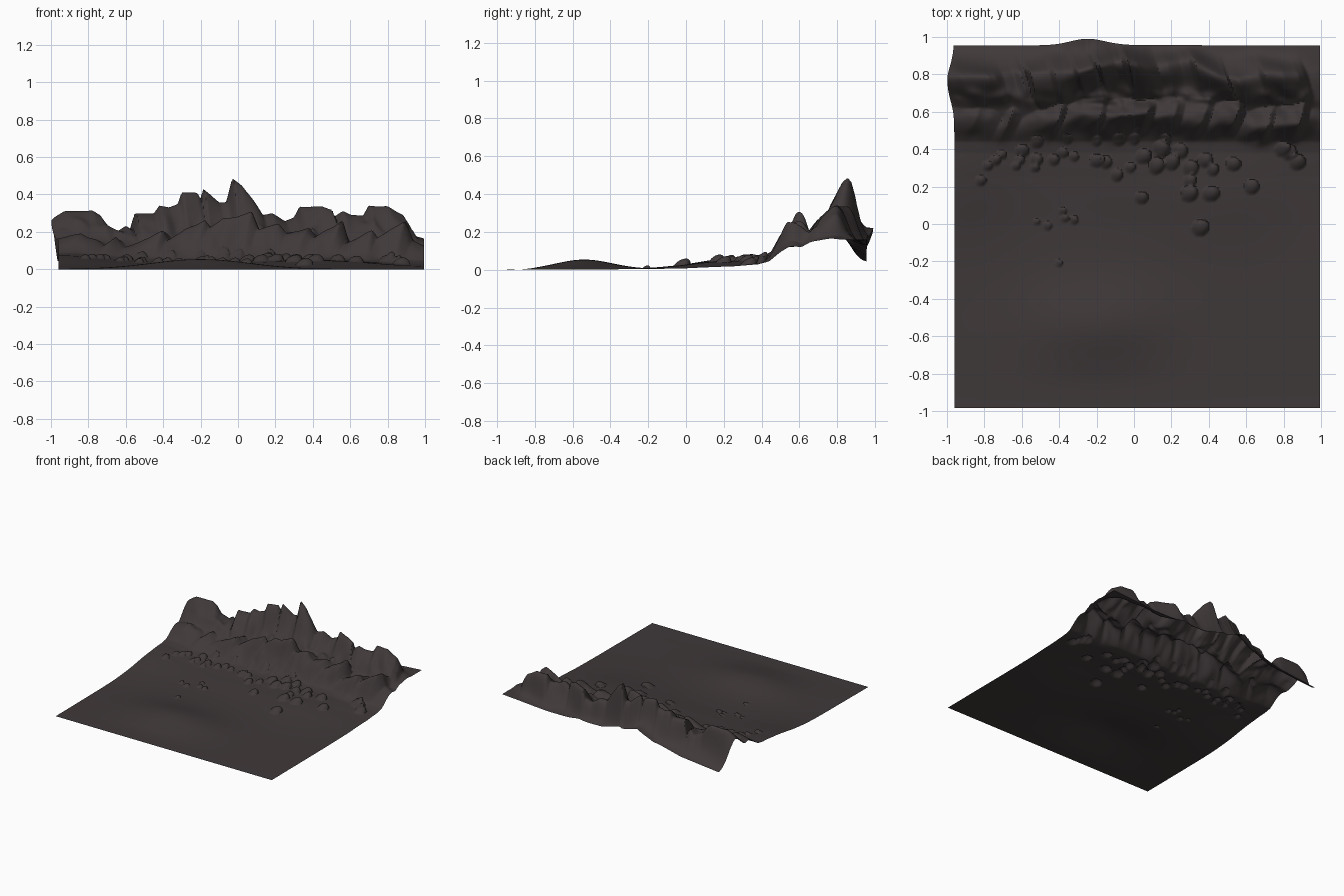
import bpy, bmesh, math, random
from mathutils import noise, Vector

random.seed(4)
N = 260

# slope profile (y, z), back-edge heights, rear skyline and front crag skyline (x, z)
SLOPE = [(-1, 0), (0, .004), (.25, .012), (.38, .024), (.44, .04), (.5, .08), (.56, .11), (.65, .14), (.78, .16), (1, .16)]
BACK = [(-1, .04), (-.62, .08), (-.38, .14), (-.25, .22), (-.12, .16), (.1, .13), (.6, .13), (1, .16)]
REAR = [(-1, .2), (-.95, .27), (-.9, .31), (-.78, .315), (-.74, .29), (-.7, .23), (-.64, .205), (-.6, .235),
        (-.57, .21), (-.55, .3), (-.45, .295), (-.42, .34), (-.37, .33), (-.32, .35), (-.3, .41), (-.22, .41),
        (-.2, .375), (-.185, .43), (-.1, .355), (-.06, .36), (-.03, .485), (.02, .45), (.08, .37), (.13, .29),
        (.18, .3), (.25, .255), (.3, .275), (.33, .335), (.45, .335), (.5, .32), (.51, .28), (.56, .31),
        (.6, .29), (.67, .285), (.7, .34), (.8, .335), (.88, .29), (.91, .24), (.93, .18), (1, .16)]
FRONT = [(-1, .15), (-.85, .19), (-.72, .13), (-.68, .17), (-.62, .12), (-.55, .14), (-.42, .21), (-.39, .16),
         (-.3, .22), (-.2, .26), (-.17, .22), (-.1, .27), (.05, .3), (.09, .22), (.2, .24), (.25, .19), (.36, .22),
         (.4, .18), (.53, .25), (.57, .14), (.7, .21), (.73, .17), (.8, .22), (.88, .26), (.93, .15), (1, .12)]
CREST_Y = [(-1, .74), (-.7, .75), (-.45, .77), (-.2, .82), (.05, .83), (.3, .81), (.55, .75), (.82, .77), (1, .77)]
FRONT_Y = [(-1, .6), (-.6, .54), (-.3, .56), (0, .57), (.3, .58), (.5, .57), (.7, .52), (.88, .56), (1, .57)]

ROCKS = [(-.82, .23), (-.78, .31), (-.74, .34), (-.71, .37), (-.63, .31), (-.61, .34), (-.6, .39), (-.52, .44),
         (-.52, .34), (-.53, .3), (-.43, .34), (-.38, .38), (-.32, .36), (-.36, .45), (-.2, .44), (-.2, .34),
         (-.15, .33), (-.08, .45), (-.09, .26), (-.02, .3), (0, .45), (.05, .36), (.12, .31), (.15, .4),
         (.2, .33), (.17, .45), (.25, .39), (.3, .3), (.38, .34), (.42, .29), (.53, .32), (.3, .23),
         (.3, .16), (.41, .16), (.63, .2), (.04, .14), (.35, -.02), (.79, .4), (.83, .38), (.87, .33),
         (-.38, .07), (-.37, .03), (-.32, .02), (-.46, -.01), (-.52, .01), (-.4, -.21)]
BOULDERS = [(x, y, (.042 if x > 0 else .033) * random.uniform(.75, 1.1)) for x, y in ROCKS[:40]]
BOULDERS += [(x, y, random.uniform(.018, .027)) for x, y in ROCKS[40:]]


def lerp(table, t):
    for (a, va), (b, vb) in zip(table, table[1:]):
        if t <= b:
            return va + (vb - va) * max(0, t - a) / (b - a)
    return table[-1][1]


def bell(d, s):
    return math.exp(-.5 * (d / s) ** 2)


def step(a, b, t):
    t = min(1, max(0, (t - a) / (b - a)))
    return t * t * (3 - 2 * t)


def terrain(x, y):
    # ground, gentle foreground swells and falling back edge
    z = lerp(SLOPE, y)
    z += .052 * bell(x + .2, .26) * bell(y + .54, .15)
    z += .05 * bell(x + .95, .22) * bell(y - .3, .25) + .025 * bell(x - .5, .25) * bell(y - .15, .2)
    z += .022 * bell(x, .5) * bell(y - .3, .2)
    z *= step(-.98, -.75, y)
    z += (lerp(BACK, x) - z) * step(.78, .96, y)
    base = z
    # crags sheared diagonally and wandering with noise, so they stand as separate mounds
    wob = noise.noise(Vector((x * 5, y * 5, 1)))
    fine = noise.noise(Vector((x * 14, y * 14, 5)))
    d = y - lerp(CREST_Y, x) - .04 * wob
    rear = bell(d, .07 if d < 0 else .055)
    e = y - lerp(FRONT_Y, x) - .035 * wob - .02 * fine
    front = bell(e, .045 if e < 0 else .055)
    skew = .35 * (y - lerp(FRONT_Y, x))
    z = max(base + (lerp(REAR, x + .3 * d) - base) * rear, base + (lerp(FRONT, x - skew) - base) * front)
    # saddle between the two rows
    z += .05 * bell(y - .68, .03) * (.5 + fine) * (1 - rear) * step(1, .9, abs(x))
    z += .015 * fine * max(rear, front) * (1 - .7 * rear)
    # crag tops lean back and to the right
    inner = step(1, .85, abs(x))
    dx = .02 * front * inner
    dy = .025 * rear + .015 * front
    # low lopsided boulders swelling out of the sheet
    for bx, by, r in BOULDERS:
        if abs(x - bx) < r and abs(y - by) < r:
            q = ((x - bx) ** 2 + (y - by) ** 2) / (r * r) * (1 + .5 * fine)
            if q < 1:
                w = (1 - q) ** .7
                z += r * .8 * w
                dx += r * .25 * w
                dy += r * .35 * w
    # bulging left and back borders
    dx -= .038 * bell(y - .74, .1) * step(-.8, -.96, x)
    dy += .035 * bell(x + .25, .09) * step(.8, .96, y)
    return x + dx, y + dy, max(0, z)


# one open terrain sheet
bm = bmesh.new()
grid = [[bm.verts.new(terrain(-.96 + 1.955 * i / N, -.985 + 1.94 * j / N)) for i in range(N + 1)]
        for j in range(N + 1)]
for j in range(N):
    for i in range(N):
        bm.faces.new((grid[j][i], grid[j][i + 1], grid[j + 1][i + 1], grid[j + 1][i]))
mesh = bpy.data.meshes.new("rocky_terrain")
bm.to_mesh(mesh)
bm.free()
terrain_obj = bpy.data.objects.new("rocky_terrain", mesh)
bpy.context.collection.objects.link(terrain_obj)

mat = bpy.data.materials.new("dark_rock")
mat.diffuse_color = (.05, .04, .041, 1)
mesh.materials.append(mat)

bpy.context.view_layer.objects.active = terrain_obj
terrain_obj.select_set(True)
bpy.ops.object.shade_smooth_by_angle(angle=math.radians(50))
